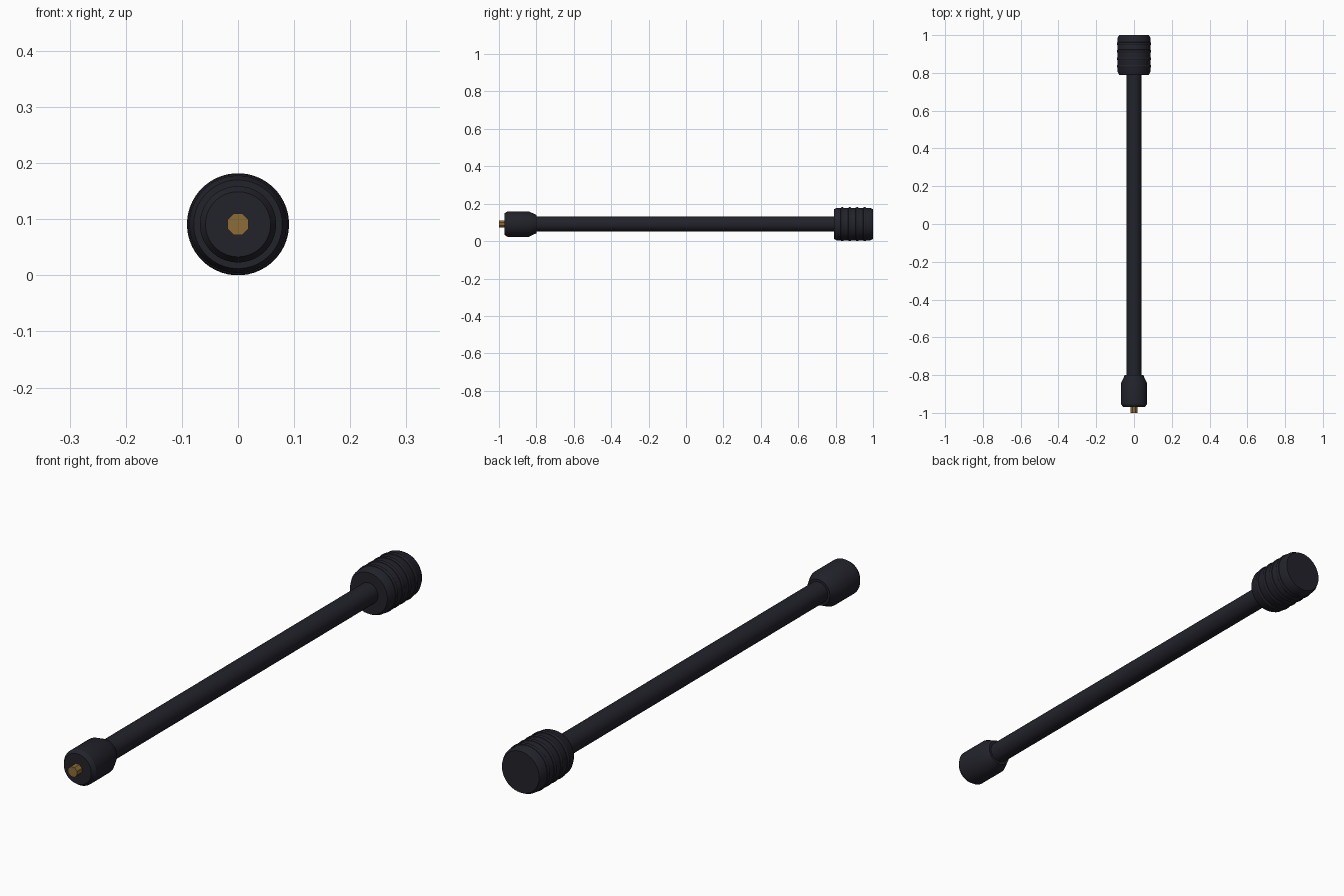
import bpy, bmesh, math

if "Cube" in bpy.data.objects:
    bpy.data.objects.remove(bpy.data.objects["Cube"])

AXIS_Z = 0.091


def material(name, color):
    m = bpy.data.materials.new(name)
    m.diffuse_color = (*color, 1)
    m.use_nodes = True
    m.node_tree.nodes["Principled BSDF"].inputs["Base Color"].default_value = m.diffuse_color
    return m


black = material("black rubber", (0.016, 0.016, 0.024))
brass = material("brass", (0.27, 0.15, 0.04))


def lathe(name, profile, sides, mat, smooth=True):
    """Spin (y, radius) points around the long axis and close both ends."""
    bm = bmesh.new()
    rings = []
    for y, r in profile:
        angles = [2 * math.pi * (i + 0.5) / sides for i in range(sides)]
        rings.append([bm.verts.new((r * math.cos(a), y, AXIS_Z + r * math.sin(a)))
                      for a in angles])
    for a, b in zip(rings, rings[1:]):
        for i in range(sides):
            j = (i + 1) % sides
            bm.faces.new((a[i], a[j], b[j], b[i]))
    bm.faces.new(rings[0])
    bm.faces.new(rings[-1])
    bmesh.ops.recalc_face_normals(bm, faces=bm.faces)
    mesh = bpy.data.meshes.new(name)
    bm.to_mesh(mesh)
    bm.free()
    mesh.materials.append(mat)
    obj = bpy.data.objects.new(name, mesh)
    bpy.context.collection.objects.link(obj)
    if smooth:
        bpy.context.view_layer.objects.active = obj
        obj.select_set(True)
        bpy.ops.object.shade_smooth_by_angle(angle=math.radians(30))
        obj.select_set(False)
    return obj


# Long rod
lathe("rod", [(-0.82, 0.04), (0.82, 0.04)], 32, black)

# Front collar, tapering back to the rod
lathe("front_collar", [(-0.97, 0.058), (-0.955, 0.068), (-0.84, 0.068),
                       (-0.80, 0.049), (-0.80, 0.04)], 48, black)

# Contact pin
lathe("contact_pin", [(-1.0, 0.0205), (-0.96, 0.0205)], 8, brass, smooth=False)

# End cap with chamfered rims
lathe("end_cap", [(0.79, 0.079), (0.805, 0.087), (0.985, 0.087), (1.0, 0.079)], 48, black)

# Raised grip rings around the cap
for k in range(4):
    y = 0.835 + 0.04 * k
    arc = [math.pi * s / 6 for s in range(7)]
    lathe(f"grip_ring_{k + 1}",
          [(y - 0.008 * math.cos(t), 0.0865 + 0.0045 * math.sin(t)) for t in arc],
          48, black)
